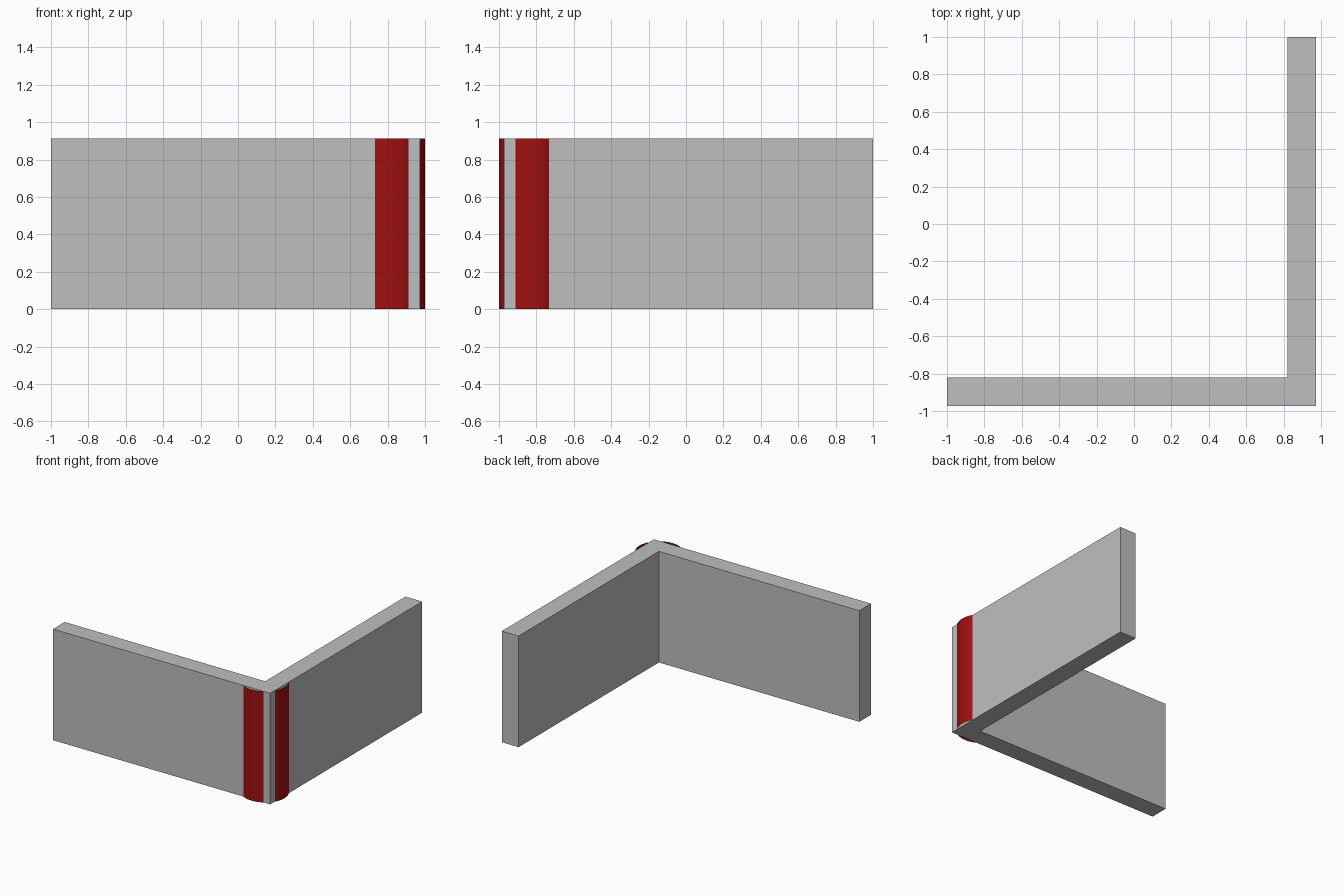
import bpy, bmesh
from math import cos, sin, pi

if "Cube" in bpy.data.objects:
    bpy.data.objects.remove(bpy.data.objects["Cube"])

HEIGHT = 0.913
INNER, OUTER = 0.822, 0.974   # inner and outer faces of the walls
RADIUS = 0.177                # corner post radius


def material(name, rgb):
    m = bpy.data.materials.new(name)
    m.use_nodes = True
    colour = (*rgb, 1)
    m.diffuse_color = colour
    m.node_tree.nodes["Principled BSDF"].inputs["Base Color"].default_value = colour
    return m


def extrude_profile(name, points, mat, closed):
    """Raise a plan outline to full height, capped only when closed."""
    bm = bmesh.new()
    low = [bm.verts.new((x, y, 0)) for x, y in points]
    high = [bm.verts.new((x, y, HEIGHT)) for x, y in points]
    n = len(points)
    for i in range(n if closed else n - 1):
        j = (i + 1) % n
        bm.faces.new((low[i], low[j], high[j], high[i]))
    if closed:
        bm.faces.new(low[::-1])
        bm.faces.new(high)
    mesh = bpy.data.meshes.new(name)
    bm.to_mesh(mesh)
    bm.free()
    mesh.materials.append(mat)
    obj = bpy.data.objects.new(name, mesh)
    bpy.context.collection.objects.link(obj)
    return obj


grey = material("light grey", (0.52, 0.52, 0.52))
red = material("deep red", (0.35, 0.005, 0.005))

# L-shaped wall, counter-clockwise in plan
extrude_profile("corner_wall", [
    (-1, -OUTER), (OUTER, -OUTER), (OUTER, 1),
    (INNER, 1), (INNER, -INNER), (-1, -INNER)], grey, True)

# Open three-quarter tube around the inner corner, bulging through both outer faces
STEPS = 48
arc = [-pi + 1.5 * pi * i / STEPS for i in range(STEPS + 1)]
# trim the ends so they stay buried in the walls
arc = arc[2:-2]
post = extrude_profile("corner_post_shell", [
    (INNER + RADIUS * cos(a), -INNER + RADIUS * sin(a)) for a in arc], red, False)
for p in post.data.polygons:
    p.use_smooth = True
